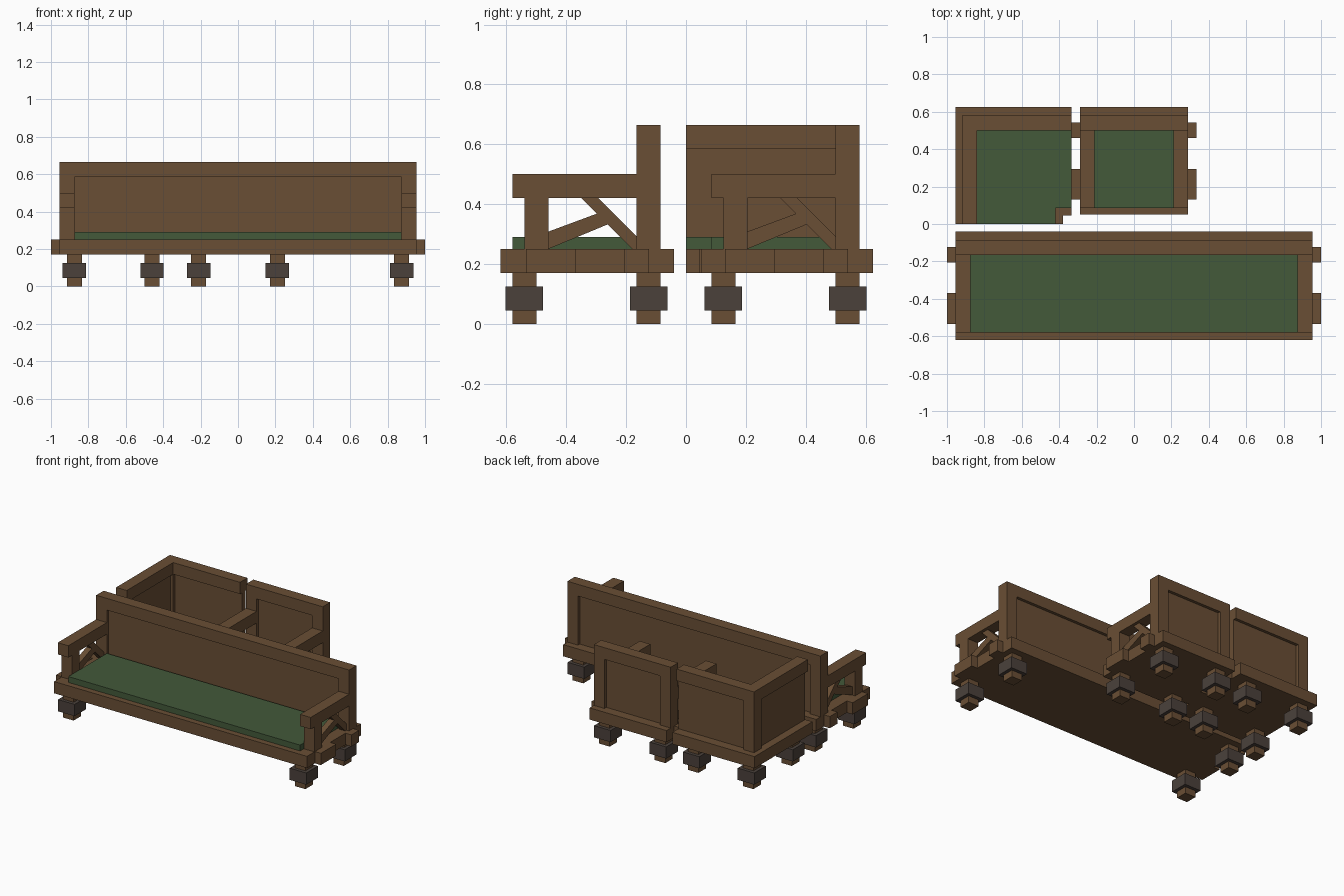
import bpy
import bmesh

cube = bpy.data.objects.get("Cube")
if cube:
    bpy.data.objects.remove(cube, do_unlink=True)


def material(name, rgb):
    mat = bpy.data.materials.new(name)
    mat.use_nodes = True
    mat.diffuse_color = (*rgb, 1)
    bsdf = next(n for n in mat.node_tree.nodes if n.type == "BSDF_PRINCIPLED")
    bsdf.inputs["Base Color"].default_value = (*rgb, 1)
    bsdf.inputs["Roughness"].default_value = 0.9
    return mat


WOOD = material("brown wood", (0.142, 0.077, 0.035))
CUSHION = material("green cushion", (0.056, 0.1, 0.042))
IRON = material("dark iron", (0.07, 0.053, 0.044))

T = 0.08                                   # timber thickness
BASE, DECK, SEAT = 0.17, 0.25, 0.29        # heights of the main levels
ARM, ARM_TOP, TOP = 0.42, 0.50, 0.665


def prism(name, outline, axis, lo, hi, mat):
    """Extrude a flat outline along x (axis 0) or z (axis 2)."""
    bm = bmesh.new()
    place = (lambda a, b: (lo, a, b)) if axis == 0 else (lambda a, b: (a, b, lo))
    face = bm.faces.new([bm.verts.new(place(a, b)) for a, b in outline])
    new = bmesh.ops.extrude_face_region(bm, geom=[face])["geom"]
    for v in new:
        if isinstance(v, bmesh.types.BMVert):
            v.co[axis] = hi
    bmesh.ops.recalc_face_normals(bm, faces=bm.faces)
    mesh = bpy.data.meshes.new(name)
    bm.to_mesh(mesh)
    bm.free()
    mesh.materials.append(mat)
    obj = bpy.data.objects.new(name, mesh)
    bpy.context.collection.objects.link(obj)
    return obj


def box(name, x, y, z, mat=WOOD):
    outline = [(x[0], y[0]), (x[1], y[0]), (x[1], y[1]), (x[0], y[1])]
    return prism(name, outline, 2, z[0], z[1], mat)


def leg(name, x, y):
    h, k = T / 2, 0.0625
    box(name + "_leg", (x - h, x + h), (y - h, y + h), (0, BASE))
    box(name + "_leg_block", (x - k, x + k), (y - k, y + k), (0.045, 0.125), IRON)


def span(side, a, b):
    """Interval from a to b, mirrored to the given side."""
    return sorted((side * a, side * b))


def armed_seat(name, half, leg_x, front, base_front, base_back):
    """Symmetric seat: base, cushion, panelled back, braced arms and legs."""
    back = front + 0.415
    inner = half - T
    box(name + "_base", (-half, half), (base_front, base_back), (BASE, DECK))
    box(name + "_cushion", (-inner, inner), (front, back), (DECK, SEAT), CUSHION)
    box(name + "_top_rail", (-half, half), (back, back + T), (TOP - T, TOP))
    box(name + "_back_panel", (-inner, inner), (back + 0.02, back + 0.06), (DECK, TOP - T))
    long_brace = [(0.23, ARM), (0.287, ARM), (0.415, 0.292), (0.415, DECK), (0.4, DECK)]
    short_brace = [(0.12, DECK), (0.12, 0.308), (0.282, 0.368), (0.318, 0.332)]
    for side, word in ((1, "left_"), (-1, "right_")):
        part = name + "_" + word
        xs = span(side, inner, half)
        box(part + "back_post", xs, (back, back + T), (DECK, TOP - T))
        box(part + "arm", xs, (front, back), (ARM, ARM_TOP))
        box(part + "arm_post", xs, (front + 0.04, front + 0.12), (DECK, ARM))
        thin = span(side, inner + 0.02, half - 0.02)
        for label, shape in (("long_brace", long_brace), ("short_brace", short_brace)):
            prism(part + label, [(front + y, z) for y, z in shape], 0, *thin, WOOD)
        # Beam ends standing out of the base
        ends = span(side, half, half + 0.045)
        box(part + "front_beam_end", ends, (front + 0.045, front + 0.21), (BASE, DECK))
        box(part + "back_beam_end", ends, (front + 0.375, front + 0.457), (BASE, DECK))
        leg(part + "front", side * leg_x, front + 0.04)
        leg(part + "back", side * leg_x, back + 0.04)


armed_seat("bench", 0.955, 0.875, -0.58, -0.62, -0.04)
armed_seat("chair", 0.29, 0.21, 0.085, 0.05, 0.625)

# Corner seat: base and cushion notched at the inner corner
L, R, B = -0.955, -0.335, 0.625


def notched(name, x0, y1, nx, ny, z, mat):
    outline = [(x0, 0), (nx, 0), (nx, ny), (R, ny), (R, y1), (x0, y1)]
    prism(name, outline, 2, *z, mat)


notched("corner_base", L, B, -0.38, 0.045, (BASE, DECK), WOOD)
notched("corner_cushion", -0.84, 0.5, -0.42, 0.085, (DECK, SEAT), CUSHION)

# Corner seat: two panelled backs meeting at one post
side_x, back_y = (-0.92, -0.84), (0.5, 0.58)
box("corner_post", side_x, back_y, (DECK, TOP))
box("corner_back_rail", (side_x[1], R), back_y, (TOP - T, TOP))
box("corner_back_panel", (side_x[1], R), (0.52, 0.56), (DECK, TOP - T))
box("corner_side_rail", side_x, (0, back_y[0]), (TOP - T, TOP))
box("corner_side_panel", (-0.9, -0.86), (0, back_y[0]), (DECK, TOP - T))
for x, word in ((-0.875, "right"), (-0.46, "left")):
    leg("corner_" + word + "_front", x, 0.125)
    leg("corner_" + word + "_back", x, 0.54)
